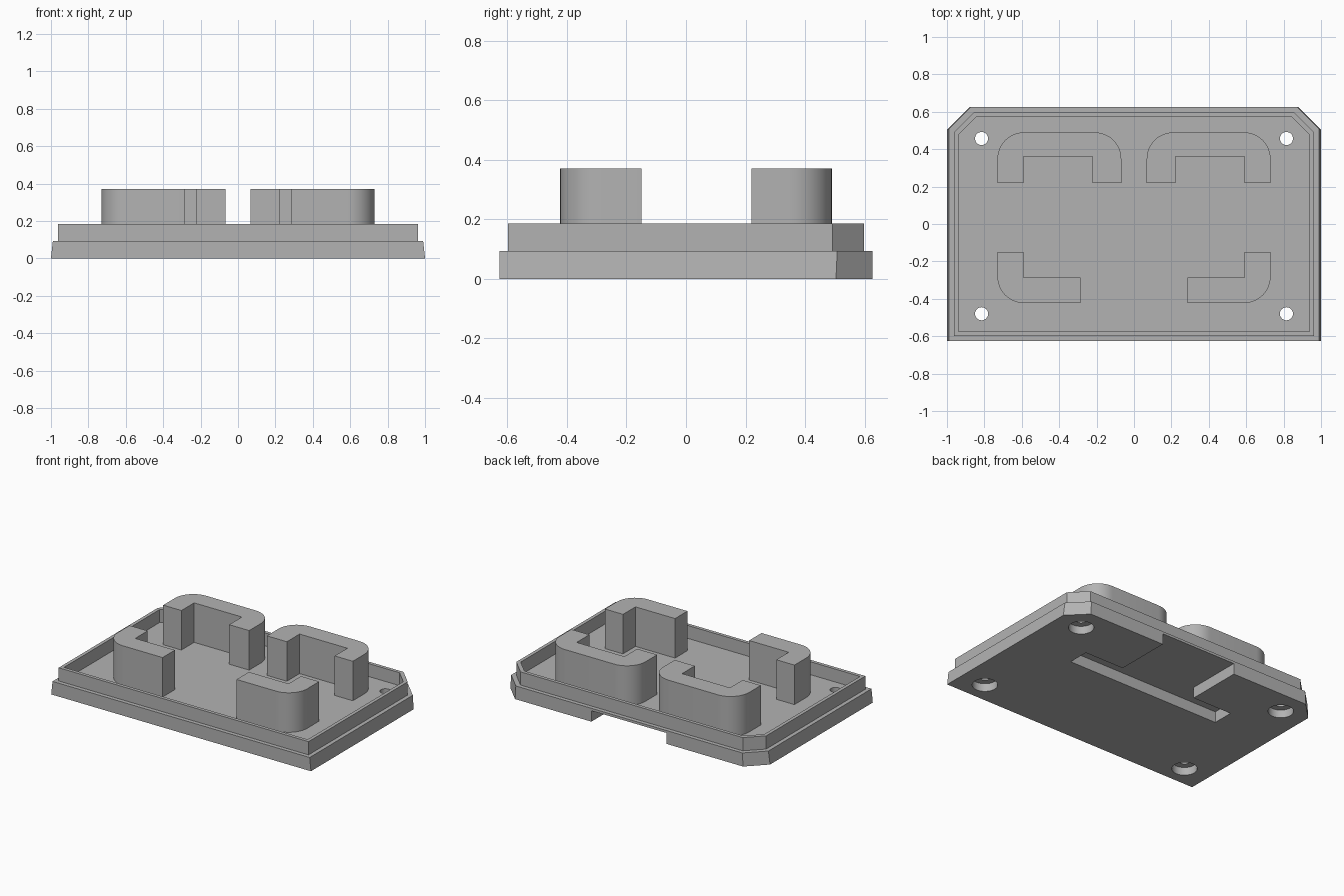
import bpy, bmesh, math

cube = bpy.data.objects.get("Cube")
if cube:
    bpy.data.objects.remove(cube, do_unlink=True)

grey = bpy.data.materials.new("plain_grey")
grey.use_nodes = True
colour = (0.45, 0.45, 0.45, 1)
grey.diffuse_color = colour
grey.node_tree.nodes["Principled BSDF"].inputs["Base Color"].default_value = colour


def loft(name, rings):
    """Closed solid through matching rings of (x, y, z) points."""
    bm = bmesh.new()
    loops = [[bm.verts.new(p) for p in ring] for ring in rings]
    count = len(loops[0])
    for low, high in zip(loops, loops[1:]):
        for i in range(count):
            j = (i + 1) % count
            bm.faces.new((low[i], low[j], high[j], high[i]))
    bm.faces.new(loops[0][::-1])
    bm.faces.new(loops[-1])
    bmesh.ops.recalc_face_normals(bm, faces=bm.faces)
    mesh = bpy.data.meshes.new(name)
    bm.to_mesh(mesh)
    bm.free()
    mesh.materials.append(grey)
    obj = bpy.data.objects.new(name, mesh)
    bpy.context.collection.objects.link(obj)
    return obj


def prism(name, points, z0, z1):
    return loft(name, [[(x, y, z) for x, y in points] for z in (z0, z1)])


def cylinder(name, x, y, radius, z0, z1, sides=32):
    turn = [math.tau * i / sides for i in range(sides)]
    return prism(name, [(x + radius * math.cos(t), y + radius * math.sin(t)) for t in turn], z0, z1)


def outline(half_x, half_y, chamfer, z):
    """Rectangle with the two back corners cut off."""
    return [(-half_x, -half_y, z), (half_x, -half_y, z), (half_x, half_y - chamfer, z),
            (half_x - chamfer, half_y, z), (chamfer - half_x, half_y, z),
            (-half_x, half_y - chamfer, z)]


def arc(cx, cy, radius, start, steps=12):
    """Quarter circle, anticlockwise from the start angle in degrees."""
    turn = [math.radians(start + 90 * i / steps) for i in range(steps + 1)]
    return [(cx + radius * math.cos(t), cy + radius * math.sin(t)) for t in turn]


def smooth(obj):
    bpy.ops.object.select_all(action='DESELECT')
    obj.select_set(True)
    bpy.context.view_layer.objects.active = obj
    bpy.ops.object.shade_smooth_by_angle(angle=math.radians(30))


def cut(obj, cutter):
    mod = obj.modifiers.new("cut", 'BOOLEAN')
    mod.operation = 'DIFFERENCE'
    mod.solver = 'EXACT'
    mod.object = cutter
    bpy.context.view_layer.objects.active = obj
    bpy.ops.object.modifier_apply(modifier=mod.name)
    bpy.data.objects.remove(cutter, do_unlink=True)


# Stepped tray: flared base, inset lip and recessed floor
step, top, floor = 0.093, 0.185, 0.095
tray = loft("tray", [
    outline(1.0, 0.626, 0.122, 0),
    outline(0.99, 0.626, 0.118, step),
    outline(0.962, 0.598, 0.106, step),
    outline(0.962, 0.598, 0.106, top),
    outline(0.938, 0.574, 0.096, top),
    outline(0.938, 0.574, 0.096, floor)])

# T-shaped pocket under the floor, open at the back
half = [(0.59, 0.088), (0.59, 0.235), (0.29, 0.235), (0.29, 0.7)]
cut(tray, prism("pocket_cutter", half + [(-x, y) for x, y in reversed(half)], -0.1, 0.076))

# Corner screw holes, wider from below
for x in (-0.815, 0.815):
    for y in (-0.48, 0.457):
        cut(tray, cylinder("counterbore_cutter", x, y, 0.08, -0.1, 0.055))
        cut(tray, cylinder("hole_cutter", x, y, 0.035, -0.1, 0.15))
smooth(tray)

# Raised brackets: U-shaped at the back, L-shaped at the front
r = 0.142
back = ([(0.73, 0.22)] + arc(0.73 - r, 0.49 - r, r, 0) + arc(0.068 + r, 0.49 - r, r, 90)
        + [(0.068, 0.22), (0.222, 0.22), (0.222, 0.36), (0.59, 0.36), (0.59, 0.22)])
front = ([(0.59, -0.15), (0.59, -0.287), (0.285, -0.287), (0.285, -0.423)]
         + arc(0.73 - r, -0.423 + r, r, 270) + [(0.73, -0.15)])
for shape, place in ((back, "back"), (front, "front")):
    for side, sign in (("left", 1), ("right", -1)):
        smooth(prism(f"{place}_{side}_bracket", [(sign * x, y) for x, y in shape], 0.09, 0.37))
